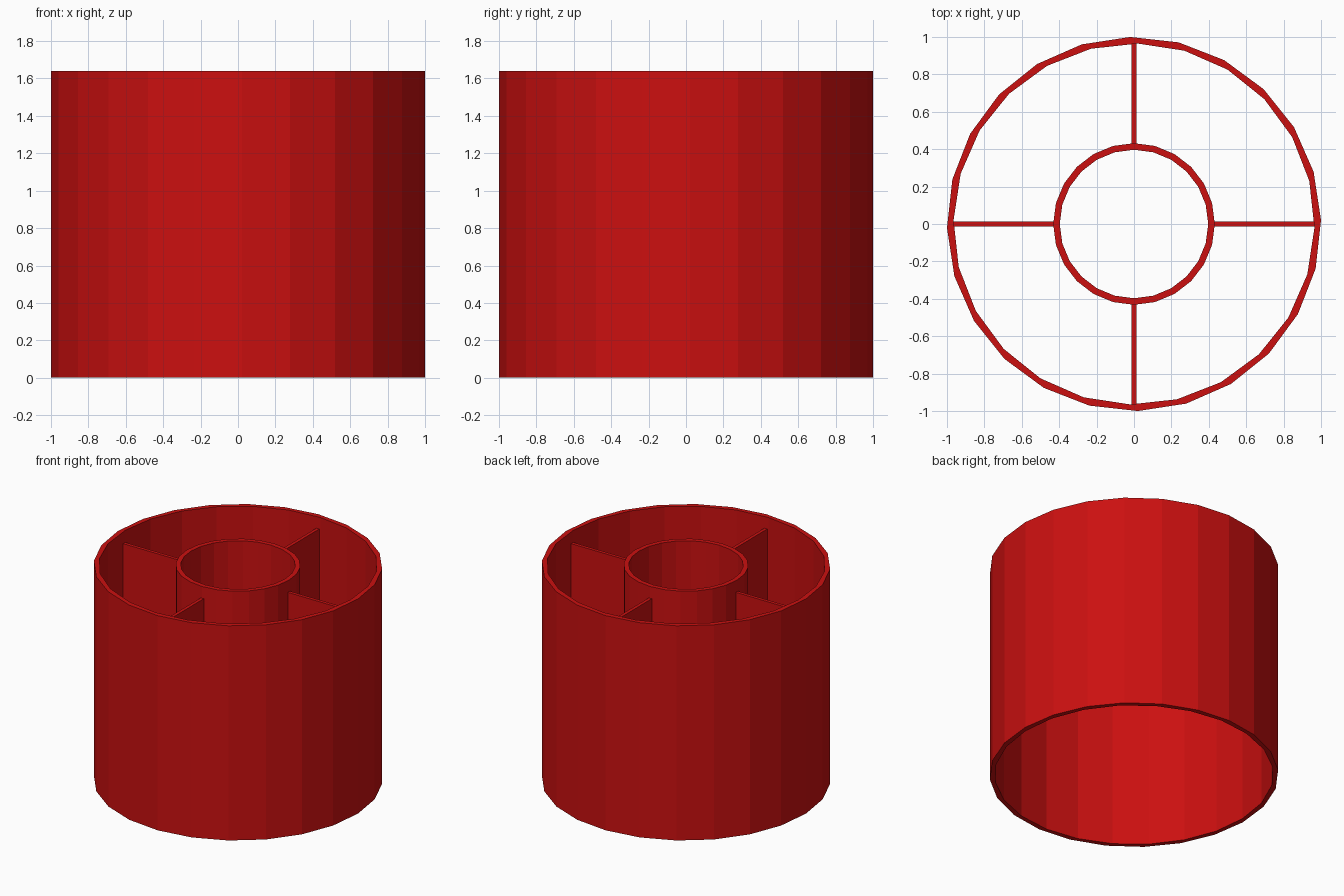
import bpy, bmesh, math

cube = bpy.data.objects.get("Cube")
if cube:
    bpy.data.objects.remove(cube, do_unlink=True)

HEIGHT = 1.64
SIDES = 24

red = bpy.data.materials.new("red_plastic")
red.use_nodes = True
colour = (0.6, 0.005, 0.005, 1.0)
red.diffuse_color = colour
red.node_tree.nodes["Principled BSDF"].inputs["Base Color"].default_value = colour


def finish(name, bm):
    bmesh.ops.recalc_face_normals(bm, faces=bm.faces)
    mesh = bpy.data.meshes.new(name)
    bm.to_mesh(mesh)
    bm.free()
    mesh.materials.append(red)
    obj = bpy.data.objects.new(name, mesh)
    bpy.context.collection.objects.link(obj)
    return obj


def tube(name, r_out, r_in, z0, z1, turn_out=0.0, turn_in=0.0):
    """Open flat-sided tube; each wall can be turned by a few degrees."""
    bm = bmesh.new()
    loops = []
    for r, z, turn in ((r_out, z0, turn_out), (r_out, z1, turn_out),
                       (r_in, z1, turn_in), (r_in, z0, turn_in)):
        angles = [math.radians(turn) + math.tau * i / SIDES for i in range(SIDES)]
        loops.append([bm.verts.new((r * math.cos(a), r * math.sin(a), z)) for a in angles])
    for k in range(4):
        a, b = loops[k], loops[(k + 1) % 4]
        for i in range(SIDES):
            j = (i + 1) % SIDES
            bm.faces.new((a[i], a[j], b[j], b[i]))
    return finish(name, bm)


def spoke(name, angle, r0, r1, thickness, z0, z1):
    """Thin upright web joining the two tubes."""
    bm = bmesh.new()
    bmesh.ops.create_cube(bm, size=1.0)
    bmesh.ops.scale(bm, vec=(r1 - r0, thickness, z1 - z0), verts=bm.verts)
    bmesh.ops.translate(bm, vec=((r0 + r1) / 2, 0, (z0 + z1) / 2), verts=bm.verts)
    obj = finish(name, bm)
    obj.rotation_euler.z = angle
    return obj


# Outer shell, full height and open at both ends
tube("outer_shell", 1.0, 0.965, 0.0, HEIGHT, 1.2, -1.2)

# Inner sleeve, flush with the top and reaching half way down
tube("inner_sleeve", 0.432, 0.397, HEIGHT / 2, HEIGHT)

# Four webs, set in from both ends of the sleeve
for i, side in enumerate(("left", "back", "right", "front")):
    spoke(side + "_web", i * math.pi / 2, 0.415, 0.975, 0.025,
          HEIGHT / 2 + 0.09, HEIGHT - 0.09)
